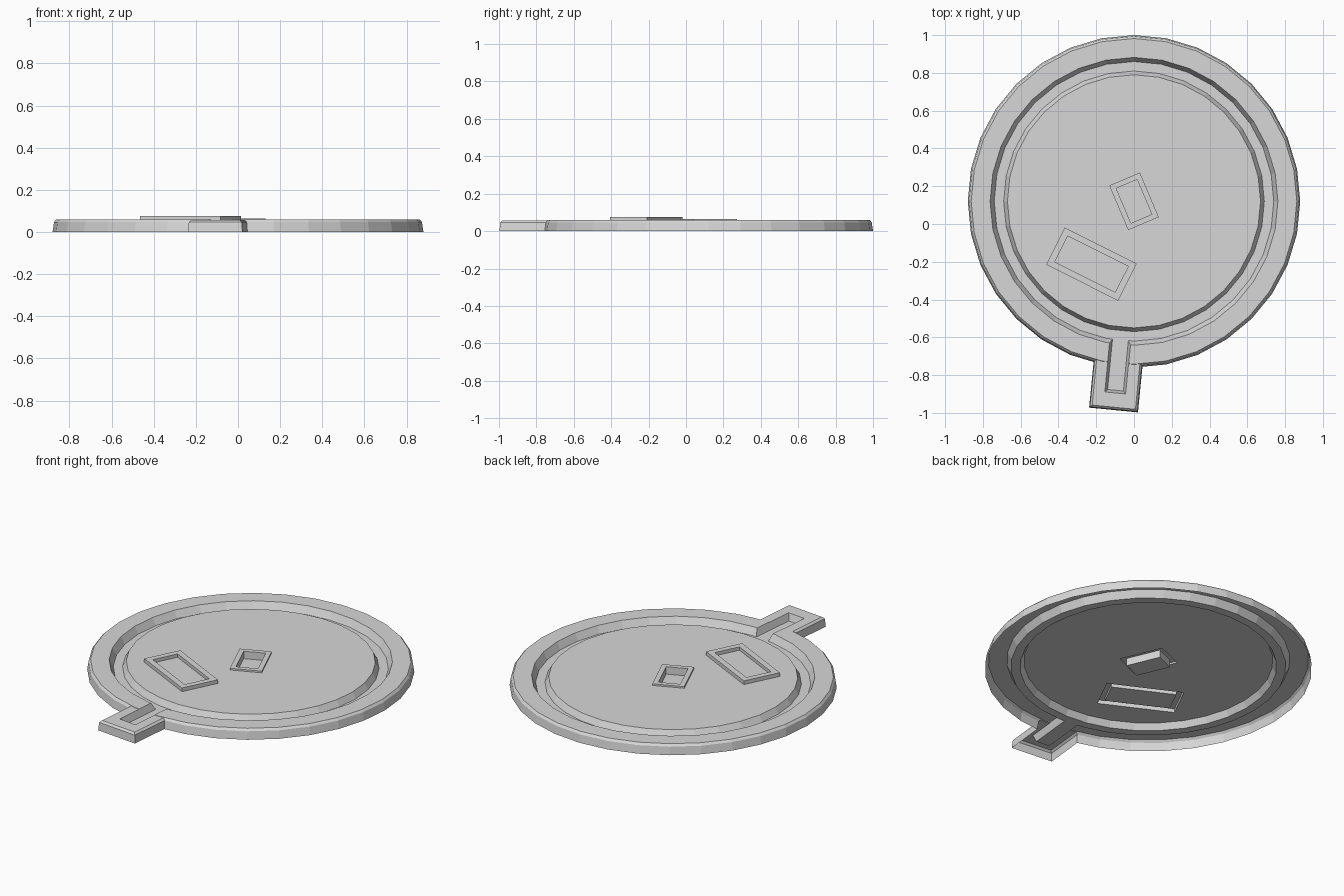
import bpy, bmesh, math
from mathutils import Vector, Matrix

cube = bpy.data.objects.get("Cube")
if cube:
    bpy.data.objects.remove(cube, do_unlink=True)

CENTRE = Vector((0, 0.12, 0))
SIDES = 32
RIM_Z, PLATE_Z, FLOOR_Z = 0.06, 0.054, 0.018

grey = bpy.data.materials.new("light_grey")
grey.use_nodes = True
colour = (0.68, 0.68, 0.68, 1)
grey.diffuse_color = colour
grey.node_tree.nodes["Principled BSDF"].inputs["Base Color"].default_value = colour


def loft(name, loops):
    """Closed solid through a stack of loops with equal point counts."""
    bm = bmesh.new()
    rings = [[bm.verts.new(p) for p in loop] for loop in loops]
    for a, b in zip(rings, rings[1:]):
        for i in range(len(a)):
            j = (i + 1) % len(a)
            bm.faces.new((a[i], a[j], b[j], b[i]))
    bm.faces.new(rings[0])
    bm.faces.new(rings[-1])
    bmesh.ops.recalc_face_normals(bm, faces=bm.faces)
    mesh = bpy.data.meshes.new(name)
    bm.to_mesh(mesh)
    bm.free()
    mesh.materials.append(grey)
    obj = bpy.data.objects.new(name, mesh)
    bpy.context.collection.objects.link(obj)
    return obj


def ring(radius, z):
    turn = 2 * math.pi / SIDES
    return [CENTRE + Vector((radius * math.sin(i * turn), radius * math.cos(i * turn), z))
            for i in range(SIDES)]


def rect(centre, degrees, u0, u1, half, z):
    """Rectangle from u0 to u1 along a direction, half wide to each side."""
    spin = Matrix.Rotation(math.radians(degrees), 3, 'Z')
    corners = ((u0, -half), (u1, -half), (u1, half), (u0, half))
    return [centre + spin @ Vector((u, v, z)) for u, v in corners]


def combine(target, tool, operation):
    mod = target.modifiers.new(operation.lower(), 'BOOLEAN')
    mod.operation, mod.object, mod.solver = operation, tool, 'EXACT'
    bpy.context.view_layer.update()
    graph = bpy.context.evaluated_depsgraph_get()
    mesh = bpy.data.meshes.new_from_object(target.evaluated_get(graph))
    target.modifiers.clear()
    target.data = mesh
    bpy.data.objects.remove(tool, do_unlink=True)


# Round body with a bevelled rim
dish = loft("round_dish", [ring(0.88, 0), ring(0.873, 0.047), ring(0.862, RIM_Z)])

# Spout tab on the front edge
TAB_ANGLE = -95.6
tab = loft("spout_tab", [rect(CENTRE, TAB_ANGLE, 0.79, end, half, z) for end, half, z in
                         ((1.11, 0.13, 0), (1.106, 0.126, 0.047), (1.095, 0.115, 0.058))])
combine(dish, tab, 'UNION')

# Sunken centre plate with the ring groove around it
groove = loft("groove_cutter", [ring(r, z) for r, z in (
    (0.67, PLATE_Z), (0.69, FLOOR_Z), (0.74, FLOOR_Z), (0.762, RIM_Z), (0.783, 0.1))])
combine(dish, groove, 'DIFFERENCE')

# Channel from the groove into the tab
channel = loft("channel_cutter", [rect(CENTRE, TAB_ANGLE, 0.715, end, half, z) for end, half, z in
                                  ((1.005, 0.042, FLOOR_Z), (1.02, 0.056, RIM_Z), (1.034, 0.07, 0.1))])
combine(dish, channel, 'DIFFERENCE')

# Framed pockets: centre, angle, half length, half width, border, top, floor
for centre, angle, length, half, border, top, floor in (
        (CENTRE, -67, 0.128, 0.088, 0.028, 0.064, 0.02),
        (Vector((-0.225, -0.2125, 0)), -26.6, 0.213, 0.11, 0.034, 0.076, 0.056)):
    frame = loft("frame", [rect(centre, angle, -length, length, half, z) for z in (0.04, top)])
    combine(dish, frame, 'UNION')
    inner, narrow = length - border, half - border
    pocket = loft("pocket_cutter", [rect(centre, angle, -inner, inner, narrow, z)
                                    for z in (floor, 0.1)])
    combine(dish, pocket, 'DIFFERENCE')

# Open underside
bm = bmesh.new()
bm.from_mesh(dish.data)
base = [f for f in bm.faces if all(v.co.z < 0.001 for v in f.verts)]
bmesh.ops.delete(bm, geom=base, context='FACES')
bm.to_mesh(dish.data)
bm.free()
dish.data.name = "round_dish"
